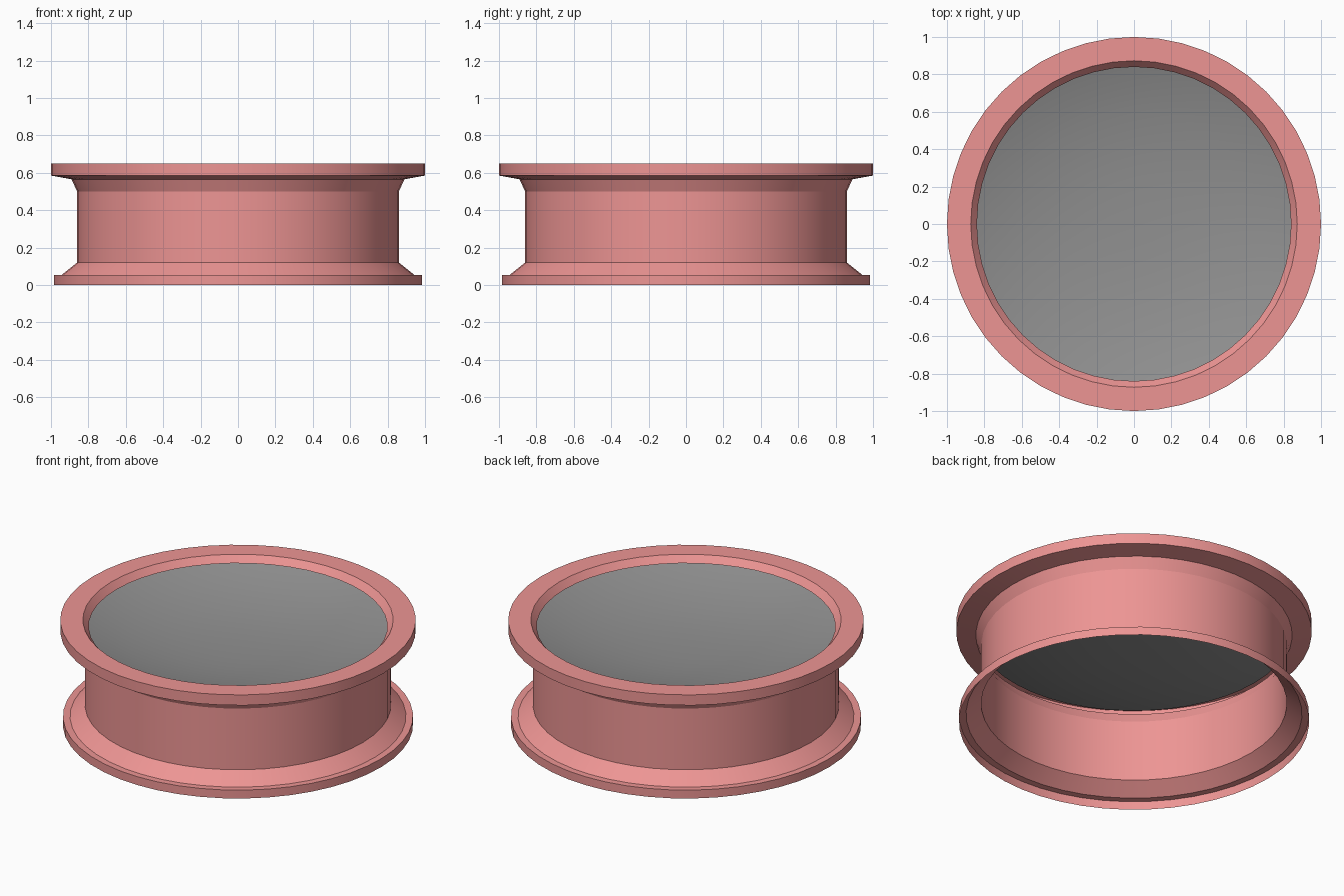
import bpy, bmesh, math

if "Cube" in bpy.data.objects:
    bpy.data.objects.remove(bpy.data.objects["Cube"])

SIDES = 48


def material(name, color):
    m = bpy.data.materials.new(name)
    m.diffuse_color = color
    m.use_nodes = True
    m.node_tree.nodes["Principled BSDF"].inputs["Base Color"].default_value = m.diffuse_color
    return m


def lathe(name, profile, mat=None, cap_end=False):
    """Revolve (radius, z) points around z into an open shell."""
    bm = bmesh.new()
    rings = []
    for r, z in profile:
        rings.append([bm.verts.new((r * math.cos(2 * math.pi * i / SIDES),
                                    r * math.sin(2 * math.pi * i / SIDES), z))
                      for i in range(SIDES)])
    for a, b in zip(rings, rings[1:]):
        for i in range(SIDES):
            j = (i + 1) % SIDES
            bm.faces.new((a[i], a[j], b[j], b[i]))
    if cap_end:
        bm.faces.new(rings[-1])
    mesh = bpy.data.meshes.new(name)
    bm.to_mesh(mesh)
    bm.free()
    ob = bpy.data.objects.new(name, mesh)
    bpy.context.collection.objects.link(ob)
    if mat:
        mesh.materials.append(mat)
    bpy.ops.object.select_all(action='DESELECT')
    ob.select_set(True)
    bpy.context.view_layer.objects.active = ob
    bpy.ops.object.shade_smooth_by_angle(angle=math.radians(20))
    return ob


pink = material("pink_shell", (0.85, 0.3, 0.295, 1))
grey = material("grey_dish", (0.28, 0.28, 0.28, 1))

# Flanged shell: foot rim, flared neck, wall, top flange and inner bevel
lathe("flanged_ring", [
    (0.985, 0.0), (0.985, 0.052), (0.945, 0.052), (0.86, 0.12),
    (0.86, 0.50), (0.89, 0.565), (1.0, 0.585), (1.0, 0.65),
    (0.873, 0.65), (0.84, 0.61)], pink)

# Shallow concave dish closing the opening, its rim tucked under the bevel
RIM, RIM_Z, SAG = 0.89, 0.588, 0.12
radii = [0.89, 0.84, 0.78, 0.7, 0.62, 0.5, 0.38, 0.26, 0.14, 0.04]
lathe("top_dish", [(r, RIM_Z - SAG * (1 - (r / RIM) ** 2.4)) for r in radii],
      grey, cap_end=True)
